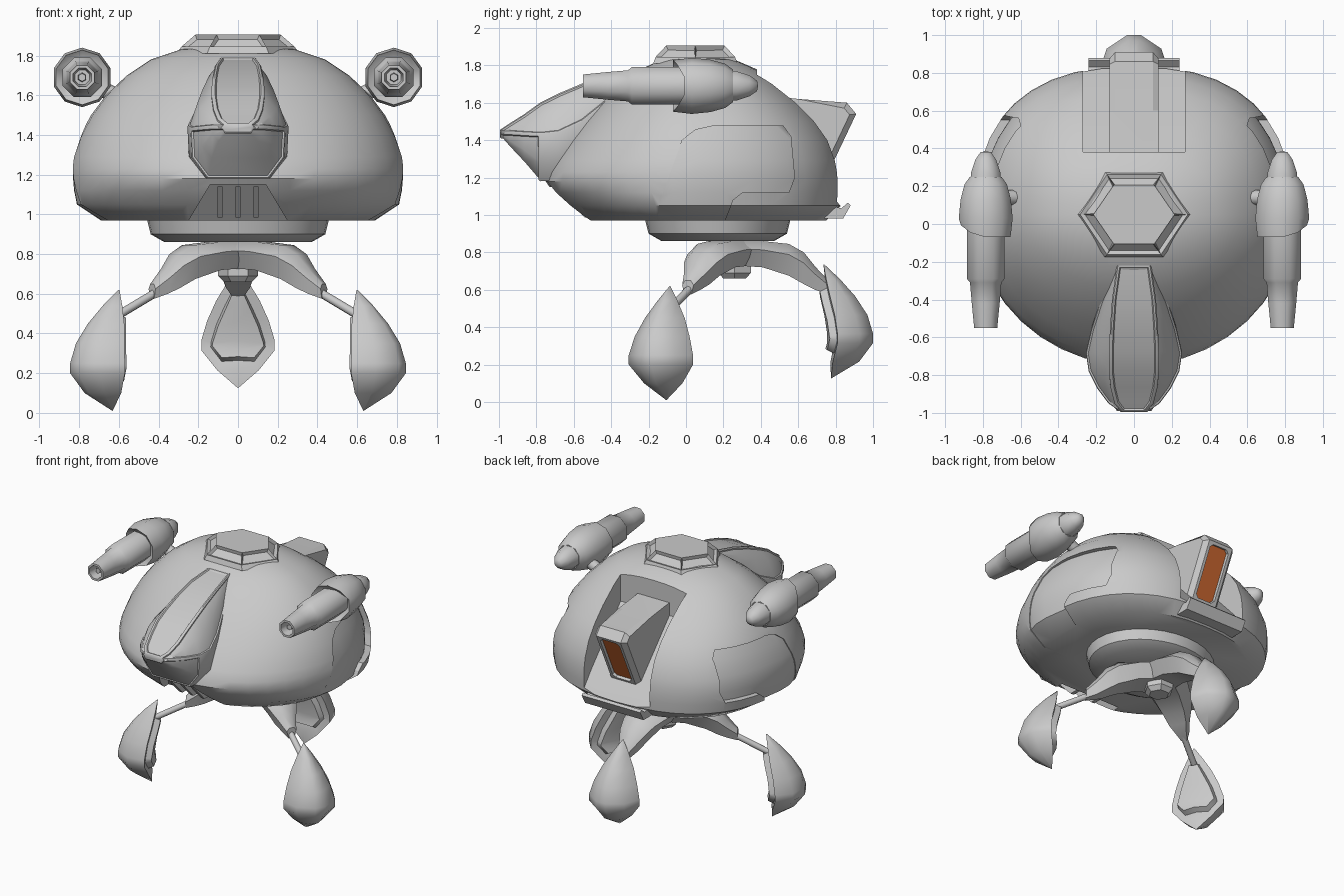
import bpy, bmesh, math
from mathutils import Vector, Matrix

if "Cube" in bpy.data.objects:
    bpy.data.objects.remove(bpy.data.objects["Cube"])


def material(name, rgb):
    m = bpy.data.materials.new(name)
    m.diffuse_color = (*rgb, 1)
    m.use_nodes = True
    m.node_tree.nodes["Principled BSDF"].inputs["Base Color"].default_value = m.diffuse_color
    return m


GREY = material("hull grey", (0.59, 0.59, 0.59))
ORANGE = material("burnt orange", (0.62, 0.14, 0.03))


def smooth(o, angle=30):
    bpy.ops.object.select_all(action='DESELECT')
    o.select_set(True)
    bpy.context.view_layer.objects.active = o
    bpy.ops.object.shade_smooth_by_angle(angle=math.radians(angle))


def make(name, bm, angle=30):
    bmesh.ops.remove_doubles(bm, verts=bm.verts, dist=1e-4)
    bmesh.ops.recalc_face_normals(bm, faces=bm.faces)
    me = bpy.data.meshes.new(name)
    bm.to_mesh(me)
    bm.free()
    o = bpy.data.objects.new(name, me)
    bpy.context.collection.objects.link(o)
    me.materials.append(GREY)
    me.materials.append(ORANGE)
    smooth(o, angle)
    return o


def loft_bm(rings):
    bm = bmesh.new()
    vs = [[bm.verts.new(p) for p in r] for r in rings]
    n = len(rings[0])
    cols = []
    for i in range(len(rings) - 1):
        cols.append([bm.faces.new((vs[i][j], vs[i][(j + 1) % n], vs[i + 1][(j + 1) % n], vs[i + 1][j]))
                     for j in range(n)])
    bm.faces.new(vs[0][::-1])
    bm.faces.new(vs[-1])
    bmesh.ops.recalc_face_normals(bm, faces=bm.faces)
    return bm, cols


def loft(name, rings, **kw):
    return make(name, loft_bm(rings)[0], **kw)


def lathe_y(name, profile, cx, cz, n=8, shift=None):
    # turned part along y; shift moves the first rings by direction
    rings = []
    for k, (y, r) in enumerate(profile):
        ring = []
        for j in range(n):
            t = 2 * math.pi * (j + 0.5) / n
            dy = shift(math.cos(t)) if shift and k < 2 else 0
            ring.append((cx + max(r, 1e-5) * math.cos(t), y + dy, cz + max(r, 1e-5) * math.sin(t)))
        rings.append(ring)
    return loft(name, rings, angle=46)


def prism_x(name, poly, x0, x1, **kw):
    return loft(name, [[(x, y, z) for y, z in poly] for x in (x0, x1)], **kw)


def rod(name, a, b, r, n=8):
    a, b = Vector(a), Vector(b)
    q = (b - a).to_track_quat('Z', 'Y')
    ring = [q @ Vector((r * math.cos(2 * math.pi * j / n), r * math.sin(2 * math.pi * j / n), 0)) for j in range(n)]
    return loft(name, [[p + a for p in ring], [p + b for p in ring]], angle=50)


def boolean(o, cutter, op):
    m = o.modifiers.new("bool", 'BOOLEAN')
    m.operation, m.object, m.solver = op, cutter, 'EXACT'
    bpy.context.view_layer.update()
    me = bpy.data.meshes.new_from_object(o.evaluated_get(bpy.context.evaluated_depsgraph_get()))
    o.modifiers.clear()
    o.data = me


# --- domed hull: z, half width, rear y, front y
ROWS = [(0.97, .70, .75, -.55), (1.05, .825, .83, -.64), (1.12, .84, .835, -.71), (1.18, .845, .835, -.75),
        (1.23, .845, .83, -.74), (1.29, .835, .82, -.71), (1.4, .795, .78, -.63), (1.5, .74, .71, -.55),
        (1.6, .665, .615, -.46), (1.7, .56, .495, -.35), (1.78, .44, .375, -.24), (1.83, .29, .26, -.13),
        (1.845, .2, .19, -.07)]


def hull_shape(name, sink=0.0):
    # sink pulls the sides in, more towards the rear
    rings = []
    for z, hw, rear, front in ROWS:
        ring = []
        for j in range(40):
            c, s = math.cos(math.pi * j / 20), math.sin(math.pi * j / 20)
            e = 2 / 2.4 if s > 0 else 1.0
            y = .05 + (rear - .05 if s > 0 else .05 - front) * math.copysign(abs(s) ** e, s)
            k = 1 - sink * min(1, max(.1, (y + .1) / .66))
            ring.append((k * hw * math.copysign(abs(c) ** e, c), y, z))
        rings.append(ring)
    return loft(name, rings, angle=40)


hull = hull_shape("hull")
cutters = []

# rear engine bay
bay = prism_x("bay_cutter", [(.38, 2), (.38, 1.55), (.72, 1.18), (.84, 1.03), (1.2, 1.03), (1.2, 2)], -.27, .27)
boolean(hull, bay, 'DIFFERENCE')
cutters.append(bay)

# front intake recess
vent = loft("vent_cutter", [[(-.26, y0, .95), (.26, y0, .95), (.14, y1, 1.15), (-.14, y1, 1.15)]
                            for y0, y1 in ((-1.1, -1.1), (-.44, -.62))])
boolean(hull, vent, 'DIFFERENCE')
cutters.append(vent)

# sunken side doors
DOOR = [(-.16, .95), (-.13, 1.1), (-.02, 1.4), (.05, 1.455), (.14, 1.475), (.52, 1.475), (.56, 1.42),
        (.58, 1.2), (.55, 1.12), (.3, 1.12), (.25, 1.08), (.2, .95)]
for s, side in ((-1, "left"), (1, "right")):
    cut = prism_x("door_cutter", DOOR, s * .4, s * 1.2)
    boolean(hull, cut, 'DIFFERENCE')
    door = hull_shape(side + "_door", .075)
    boolean(door, cut, 'INTERSECT')
    smooth(door, 40)
    cutters.append(cut)
smooth(hull, 40)
for c in cutters:
    bpy.data.objects.remove(c)

# intake fins
for x in (-.09, 0, .09):
    prism_x("intake_fin", [(-.46, .985), (-.54, .985), (-.69, 1.14), (-.6, 1.14)], x - .013, x + .013)

# --- cockpit: y, top z, top half width, waist z, waist half width, bottom z, bottom half width
COCKPIT = [(-.22, 1.79, .085, 1.75, .10, 1.5, .09), (-.4, 1.755, .11, 1.62, .175, 1.3, .15),
           (-.55, 1.705, .12, 1.50, .225, 1.2, .17), (-.68, 1.65, .125, 1.44, .255, 1.185, .17),
           (-.78, 1.60, .125, 1.43, .24, 1.18, .155), (-.87, 1.535, .115, 1.435, .195, 1.28, .135),
           (-.95, 1.485, .095, 1.44, .135, 1.365, .10), (-.995, 1.455, .06, 1.44, .07, 1.415, .06)]
rings = []
for y, zt, a, zm, b, zb, c in COCKPIT:
    half = [(a, zt), (a + (b - a) * .65, zt + (zm - zt) * .38), (b, zm), (b * .97, zb + (zm - zb) * .42), (c, zb)]
    rings.append([(-a, y, zt)] + [(x, y, z) for x, z in half] + [(-x, y, z) for x, z in half[:0:-1]])
bm, cols = loft_bm(rings)
panes = [[r[0] for r in cols], [r[j] for r in cols for j in (1, 2)], [r[j] for r in cols for j in (8, 9)],
         [r[j] for r in cols[4:] for j in (3, 4, 5, 6, 7)]]
for pane in panes:  # grooved frame around each pane
    bmesh.ops.inset_region(bm, faces=pane, thickness=.010, depth=0, use_even_offset=True)
    bmesh.ops.inset_region(bm, faces=pane, thickness=.006, depth=-.008, use_even_offset=True)
make("cockpit", bm, 40)

# --- hexagonal roof hatch with sunken side panels
bm, cols = loft_bm([[(r * math.cos(math.pi * j / 3), .05 + ry * math.sin(math.pi * j / 3), z) for j in range(6)]
                    for r, ry, z in ((.31, .26, 1.81), (.285, .245, 1.845), (.215, .18, 1.905))])
bmesh.ops.inset_individual(bm, faces=cols[1], thickness=.018, depth=-.02)
make("roof_hatch", bm, 15)

# --- rear engine with glowing nozzle
bm, _ = loft_bm([[(x, y, z) for y, z in [(.34, 1.65), (.6, 1.62), (.86, 1.60), (.91, 1.54), (.73, 1.16), (.34, 1.16)]]
                 for x in (-.13, .13)])
edges = [e for e in bm.edges if abs(e.verts[0].co.x - e.verts[1].co.x) < .01
         and min(v.co.y for v in e.verts) > .5 and e.calc_length() < .5]
bmesh.ops.bevel(bm, geom=edges, offset=.03, segments=1, affect='EDGES')
bm.normal_update()
nozzle = max((f for f in bm.faces if f.normal.y > .7 and f.normal.z < -.2), key=lambda f: f.calc_area())
bmesh.ops.inset_region(bm, faces=[nozzle], thickness=.03, depth=0)
# clip the corners of the opening
corner = [v for v in nozzle.verts]
bmesh.ops.bevel(bm, geom=corner, offset=.022, segments=1, affect='VERTICES')
bm.normal_update()
nozzle = min((f for f in bm.faces if len(f.verts) == 8 and f.normal.y > .7 and f.normal.z < -.2),
             key=lambda f: f.calc_area())
bmesh.ops.inset_region(bm, faces=[nozzle], thickness=.003, depth=-.02)
nozzle.material_index = 1
make("engine", bm, 20)
prism_x("engine_lip", [(.74, 1.06), (.83, 1.035), (.865, 1.065), (.88, 1.05), (.84, .98), (.74, .98)], -.24, .24)

# --- side guns on short mounts
for s, side in ((-1, "left"), (1, "right")):
    cx, cz = s * .785, 1.69
    lathe_y(side + "_gun_barrel", [(-.46, 0), (-.46, .04), (-.55, .05), (-.55, .066), (-.42, .08), (-.31, .09),
                                   (-.29, .108), (.05, .108)], cx, cz)
    lathe_y(side + "_gun_core", [(-.52, 0), (-.52, .02), (-.44, .025)], cx, cz, 6)
    lathe_y(side + "_gun_housing", [(-.04, .1), (-.07, .138), (.03, .15), (.13, .14), (.21, .118), (.25, .088)],
            cx, cz, 10, lambda c: .07 * max(0, s * c) ** 2)
    lathe_y(side + "_gun_tail", [(.2, .088), (.27, .085), (.34, .06), (.38, .03), (.385, 0)], cx, cz)
    rod(side + "_gun_mount", (s * .58, .14, 1.58), (s * .74, .14, 1.66), .04)

# --- belly disc
loft("belly_disc", [[(rx * math.cos(math.pi * j / 16), .17 + ry * math.sin(math.pi * j / 16), z) for j in range(32)]
                    for rx, ry, z in ((.37, .30, .86), (.44, .37, .90), (.46, .39, .98))])

# --- tripod: arms, struts and petal feet around a hub
HUB = Vector((0, .26, 0))
ARM = [(0, .865, .73, .17), (.15, .86, .72, .15), (.29, .845, .675, .125), (.37, .80, .63, .10),
       (.43, .725, .6, .065), (.5, .65, .575, .035)]
# height, side edge, outer ridge, half width
FOOT = [(0, .04, .04, .001), (.09, .05, .19, .105), (.19, .075, .265, .185), (.24, .075, .265, .185),
        (.34, .06, .235, .155), (.44, .035, .17, .11), (.53, .015, .09, .055), (.61, 0, .005, .001)]
loft("hub_knob", [[(r * math.cos(math.pi * j / 3), .26 + r * math.sin(math.pi * j / 3), z) for j in range(6)]
                  for r, z in ((.07, .66), (.1, .69), (.1, .76))], angle=20)
for name, deg, fr, fz in (("left", 210, .69, .01), ("right", -30, .69, .01), ("rear", 90, .475, .125)):
    M = Matrix.Translation(HUB) @ Matrix.Rotation(math.radians(deg), 4, 'Z')
    loft(name + "_arm", [[M @ Vector(p) for p in ((r, -w, (zt * 2 + zb) / 3), (r, -w * .5, zt), (r, w * .5, zt),
                                                  (r, w, (zt * 2 + zb) / 3), (r, w * .6, zb), (r, -w * .6, zb))]
                         for r, zt, zb, w in ARM], angle=40)
    rod(name + "_strut", M @ Vector((.46, 0, .615)), M @ Vector((fr + .05, 0, fz + .46)), .022)
    rings = [[M @ Vector((fr + r, y, fz + h)) for r, y in
              ((a, -w), (a + (b - a) * .62, -w * .78), (b, -w * .2), (b, w * .2), (a + (b - a) * .62, w * .78),
               (a, w), (a - .015 * min(1, w * 8), 0))]
             for h, a, b, w in FOOT]
    bm, cols = loft_bm(rings)
    inner = [f for r in cols[1:6] for f in (r[5], r[6])]  # raised pad on the inner face
    bmesh.ops.inset_region(bm, faces=inner, thickness=.05, depth=0)
    bmesh.ops.inset_region(bm, faces=inner, thickness=.012, depth=.04)
    make(name + "_foot", bm, 58)
